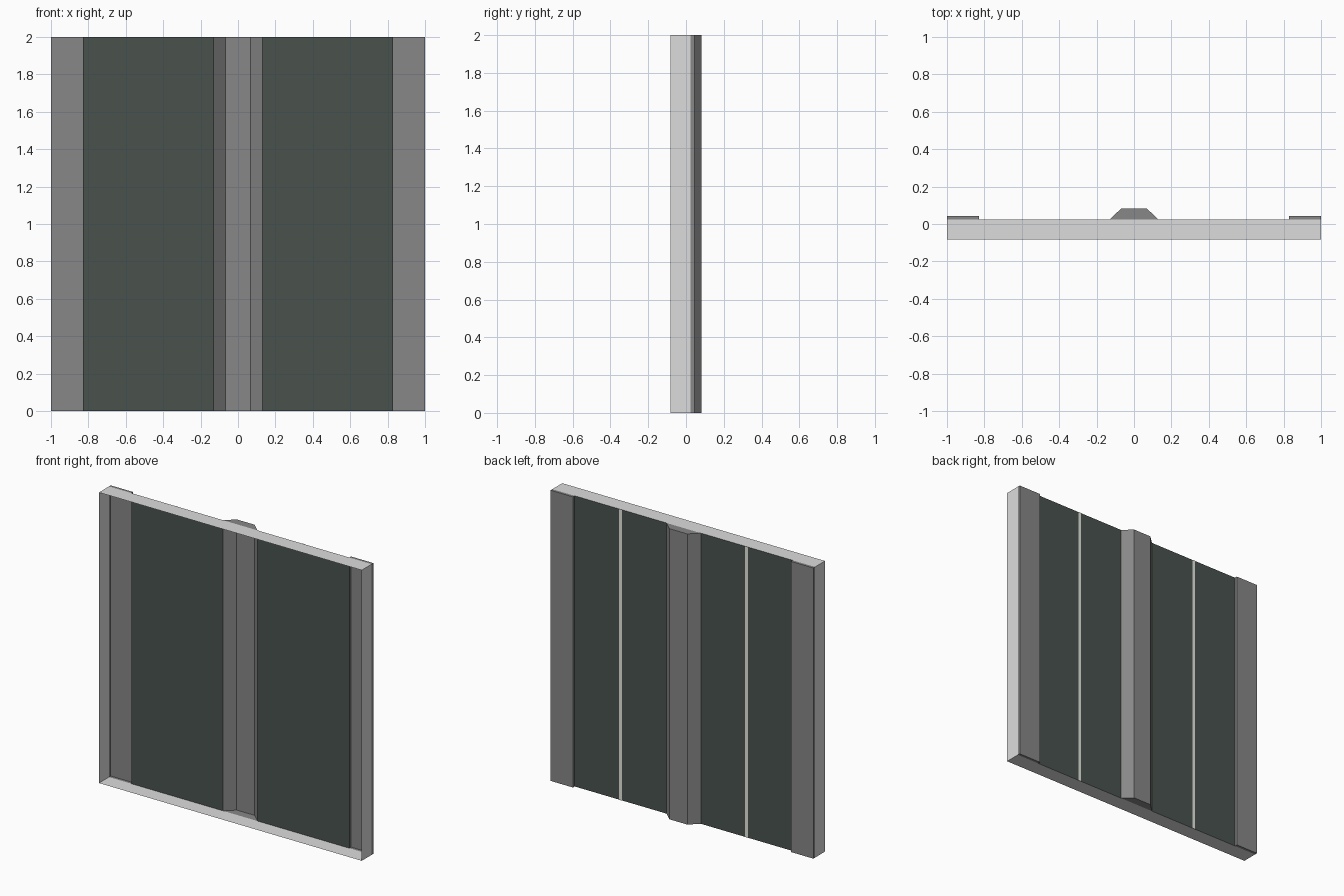
import bpy, bmesh

if "Cube" in bpy.data.objects:
    bpy.data.objects.remove(bpy.data.objects["Cube"])

H = 2.0                      # height
Y0, Y1 = -0.083, 0.025       # open front edge and panel plane
YS, YR = 0.044, 0.083        # side strip and rib depth


def material(name, rgb):
    m = bpy.data.materials.new(name)
    m.diffuse_color = (*rgb, 1)
    m.use_nodes = True
    m.node_tree.nodes["Principled BSDF"].inputs["Base Color"].default_value = m.diffuse_color
    return m


LIGHT = material("light_grey", (0.72, 0.72, 0.72))
GREY = material("mid_grey", (0.245, 0.245, 0.245))
GREEN = material("dark_green", (0.067, 0.086, 0.076))
WHITE = material("off_white", (0.9, 0.9, 0.84))


def sheet(name, path, mat, caps=False):
    """Raise an xy path into a thin sheet; caps close its ends."""
    bm = bmesh.new()
    lo = [bm.verts.new((x, y, 0)) for x, y in path]
    hi = [bm.verts.new((x, y, H)) for x, y in path]
    for i in range(len(path) - 1):
        bm.faces.new((lo[i], lo[i + 1], hi[i + 1], hi[i]))
    if caps:
        bm.faces.new(lo[::-1])
        bm.faces.new(hi)
    me = bpy.data.meshes.new(name)
    bm.to_mesh(me)
    bm.free()
    me.materials.append(mat)
    ob = bpy.data.objects.new(name, me)
    bpy.context.collection.objects.link(ob)
    return ob


# Outer frame: thin side, top and bottom walls, open at front and back
bm = bmesh.new()
loop = [(1, 0), (1, H), (-1, H), (-1, 0)]
front = [bm.verts.new((x, Y0, z)) for x, z in loop]
back = [bm.verts.new((x, Y1, z)) for x, z in loop]
for i in range(4):
    j = (i + 1) % 4
    bm.faces.new((front[i], back[i], back[j], front[j]))
bmesh.ops.recalc_face_normals(bm, faces=bm.faces)
me = bpy.data.meshes.new("frame")
bm.to_mesh(me)
bm.free()
me.materials.append(LIGHT)
bpy.context.collection.objects.link(bpy.data.objects.new("frame", me))

# Central hollow rib, open to the front
sheet("centre_rib", [(0.13, Y1), (0.068, YR), (-0.068, YR), (-0.13, Y1)], GREY, True)

# Panels, painted back stripes and edge strips on both sides
for side, s in (("right", 1), ("left", -1)):
    def path(pts):
        pts = [(s * x, y) for x, y in pts]
        return pts if s > 0 else pts[::-1]
    sheet(side + "_panel", path([(0.83, Y1), (0.13, Y1)]), GREEN)
    sheet(side + "_stripe", path([(0.491, Y1 + 0.002), (0.469, Y1 + 0.002)]), WHITE)
    sheet(side + "_edge_strip", path([(1, Y1), (1, YS), (0.83, YS), (0.83, Y1)]), GREY, True)
